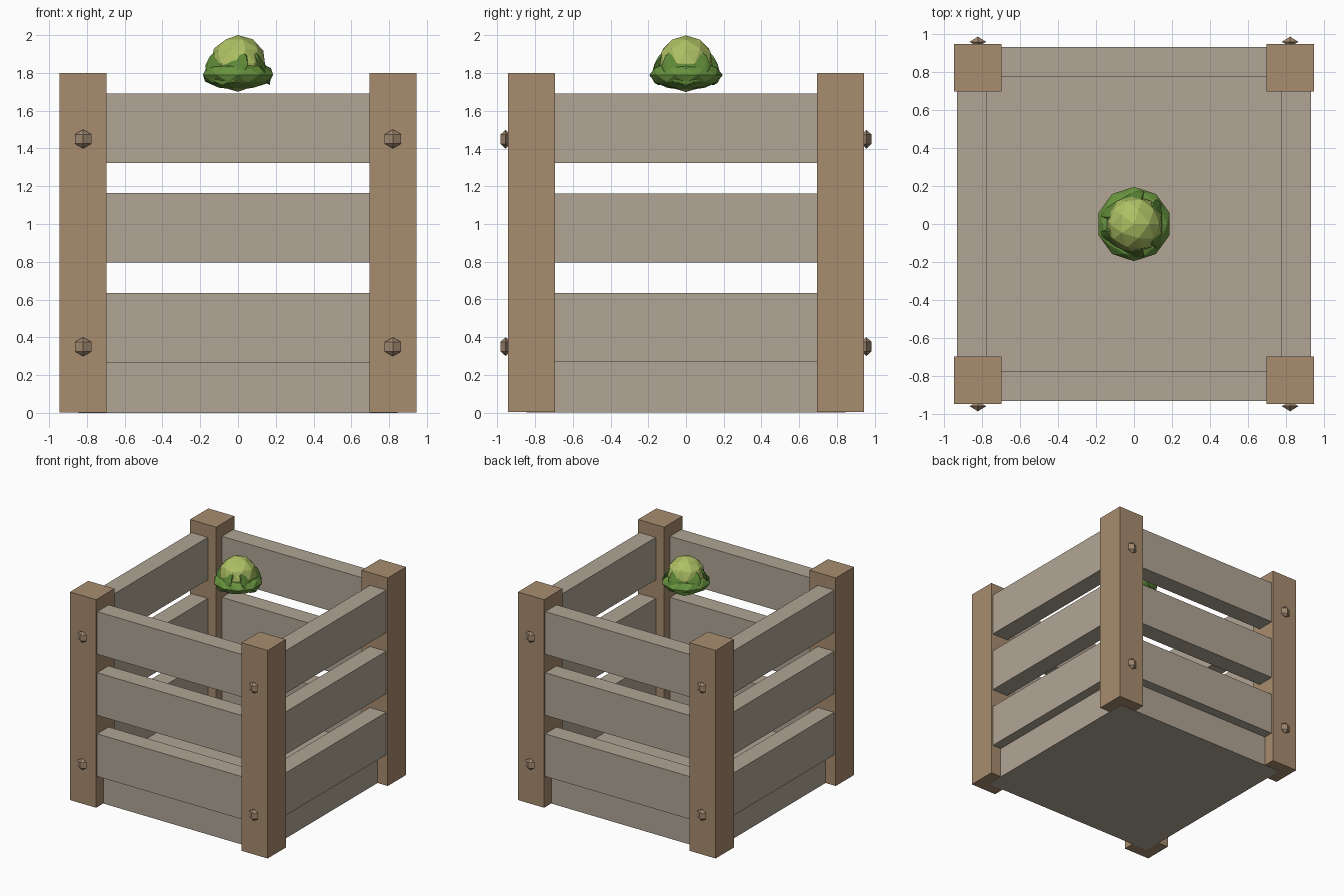
import bpy, math
from mathutils import Matrix, Vector

if "Cube" in bpy.data.objects:
    bpy.data.objects.remove(bpy.data.objects["Cube"])


def material(name, rgb):
    lin = [(c / 255 / 12.92) if c < 10 else ((c / 255 + 0.055) / 1.055) ** 2.4 for c in rgb]
    m = bpy.data.materials.new(name)
    m.diffuse_color = (*lin, 1)
    m.use_nodes = True
    m.node_tree.nodes["Principled BSDF"].inputs["Base Color"].default_value = m.diffuse_color
    return m


POST = material("post brown", (167, 140, 111))
SLAT = material("weathered slat", (177, 165, 149))
BOLT = material("bolt brown", (160, 136, 112))
HEAD = material("pale green", (174, 192, 100))
OUTER = material("leaf green", (104, 148, 62))
RIM = material("deep leaf green", (92, 134, 54))


def finish(name, mat):
    ob = bpy.context.object
    ob.name = name
    ob.data.materials.append(mat)
    return ob


def box(name, lo, hi, mat):
    lo, hi = Vector(lo), Vector(hi)
    bpy.ops.mesh.primitive_cube_add(size=1, location=(lo + hi) / 2)
    ob = finish(name, mat)
    ob.data.transform(Matrix.Diagonal((*(hi - lo), 1)))
    return ob


def ball(name, loc, radii, mat, sub=2, rot=(0, 0, 0)):
    bpy.ops.mesh.primitive_ico_sphere_add(subdivisions=sub, radius=1, location=loc, rotation=rot)
    ob = finish(name, mat)
    ob.data.transform(Matrix.Diagonal((*radii, 1)))
    return ob


# Solid floor of the crate, set in from the slats
box("crate_floor", (-0.845, -0.845, 0), (0.845, 0.845, 0.27), SLAT)

# Corner posts, with two pointed bolts on the front or back of each
for sx in (-1, 1):
    for sy in (-1, 1):
        c = Vector((sx * 0.82, sy * 0.82, 0))
        box("corner_post", c + Vector((-0.125, -0.125, 0.002)), c + Vector((0.125, 0.125, 1.8)), POST)
        for z in (0.35, 1.45):
            bpy.ops.mesh.primitive_uv_sphere_add(segments=4, ring_count=2, radius=1,
                                                 location=(c.x, sy * 0.957, z))
            finish("bolt", BOLT).data.transform(Matrix.Diagonal((0.05, 0.031, 0.05, 1)))

# Three slats on each side
for z in (0.267, 0.795, 1.323):
    for s in (-1, 1):
        a, b = sorted((s * 0.775, s * 0.93))
        box("slat_front_back", (-0.75, a, z), (0.75, b, z + 0.368), SLAT)
        box("slat_side", (a, -0.75, z), (b, 0.75, z + 0.368), SLAT)

# Cabbage: pale head, flattened outer leaves, three leaning leaf discs
ball("cabbage_head", (0, 0, 1.85), (0.15, 0.15, 0.15), HEAD)
ball("cabbage_outer_leaves", (0, 0, 1.79), (0.195, 0.195, 0.08), OUTER)
for k in range(3):
    t = k * math.tau / 3
    ball("cabbage_leaf", (0.12 * math.cos(t), 0.12 * math.sin(t), 1.84),
         (0.025, 0.13, 0.115), RIM, rot=(0, math.radians(-25), t))
